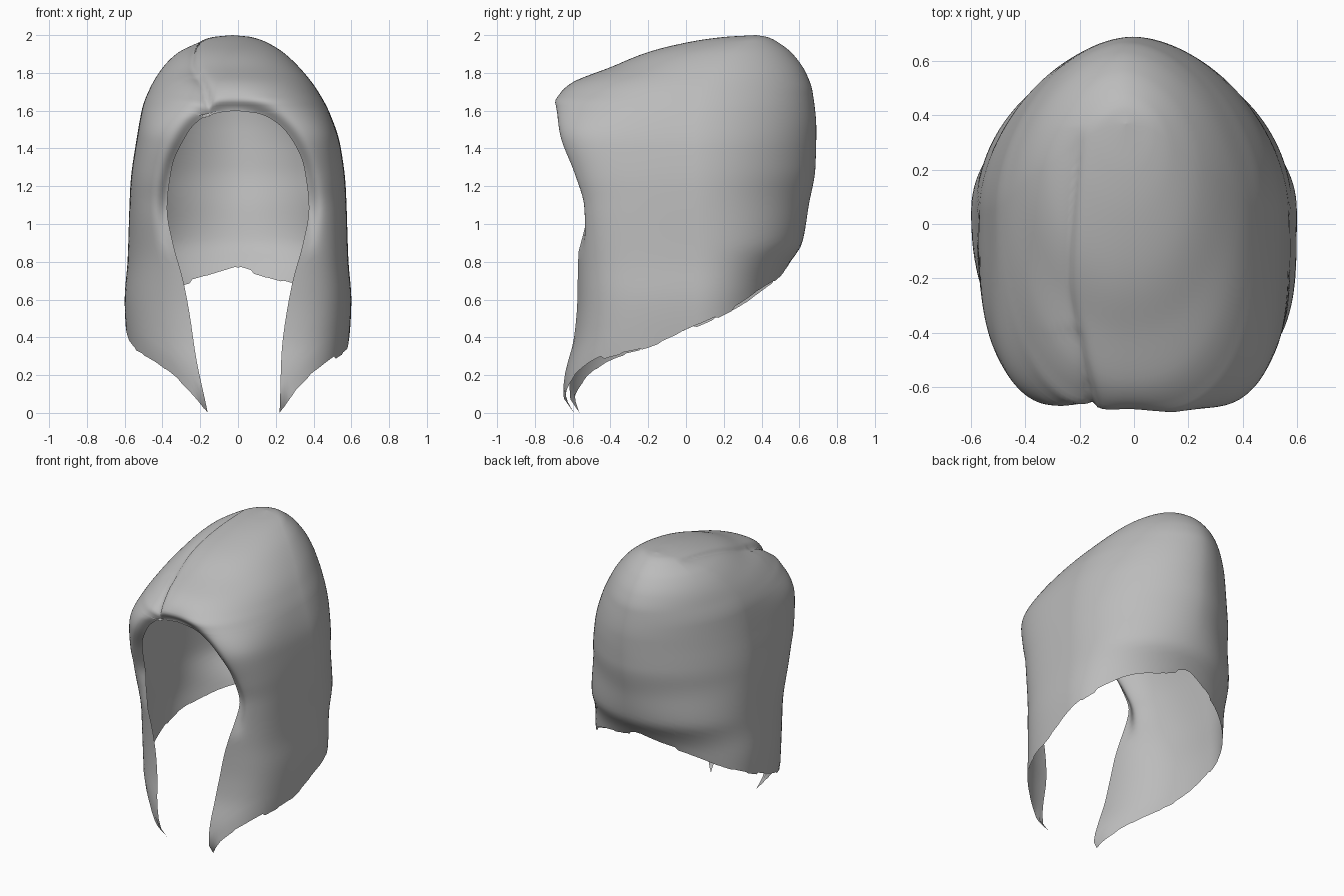
import bpy
import bmesh
import math
import random

random.seed(4)
cube = bpy.data.objects.get("Cube")
if cube:
    bpy.data.objects.remove(cube)


def curve(*pts):
    """Smooth monotone curve through (position, value) pairs."""
    sec = [(b[1] - a[1]) / (b[0] - a[0]) for a, b in zip(pts, pts[1:])]
    slope = [sec[0]]
    for a, b in zip(sec, sec[1:]):
        slope.append(2 * a * b / (a + b) if a * b > 0 else 0.0)
    slope.append(sec[-1])

    def value(x):
        x = min(max(x, pts[0][0]), pts[-1][0])
        i = 0
        while i < len(sec) - 1 and x > pts[i + 1][0]:
            i += 1
        (xa, ya), (xb, yb) = pts[i], pts[i + 1]
        h = xb - xa
        t = (x - xa) / h
        return (ya * (1 + 2 * t) * (1 - t) ** 2 + slope[i] * h * t * (1 - t) ** 2
                + yb * t * t * (3 - 2 * t) + slope[i + 1] * h * t * t * (t - 1))
    return value


# Horizontal section of the shell, by height
half_width = curve((0, .5), (.2, .54), (.35, .585), (.6, .6), (.8, .585), (1.2, .57), (1.4, .545),
                   (1.6, .495), (1.7, .45), (1.8, .385), (1.9, .29), (1.96, .19), (1.99, .1), (2, 0))
front_y = curve((0, -.6), (.1, -.66), (.2, -.65), (.4, -.6), (.6, -.585), (.9, -.59), (1.1, -.605),
                (1.25, -.645), (1.45, -.7), (1.64, -.715), (1.69, -.675), (1.75, -.6), (1.83, -.4),
                (1.91, -.2), (1.96, 0), (1.99, .2), (2, .37))
back_y = curve((0, .42), (.56, .47), (.7, .5), (.78, .54), (.9, .615), (1.1, .65), (1.3, .685),
               (1.5, .69), (1.7, .67), (1.8, .635), (1.9, .565), (1.96, .49), (1.99, .43), (2, .37))
centre_y = curve((0, .05), (1.5, .05), (1.7, .08), (1.8, .14), (1.9, .21), (1.96, .28), (2, .37))
centre_x = curve((0, .03), (.4, 0), (1.4, 0), (1.7, -.025), (1.9, -.04), (2, -.03))
front_square = curve((0, 3.4), (.6, 3.6), (1.1, 4.2), (1.45, 4.2), (1.65, 2.8), (1.8, 2.3), (2, 2.1))
back_square = curve((0, 2.1), (.85, 2.05), (1.2, 1.82), (2, 1.82))
# The right panel is rounder than the left
right_relief = curve((0, 1.2), (.8, 1.2), (1.3, .3), (1.5, .3), (1.68, .45), (2, .1))

# Face opening, lower hem and parting
BROW, CHEEK = 1.6, 1.08
opening = curve((0, .19), (.2, .215), (.45, .245), (.7, .29), (.9, .345), (CHEEK, .375), (1.3, .35),
                (1.48, .265), (1.55, .195), (1.585, .12), (BROW, 0))
hem = curve((0, 0), (.04, .12), (.09, .21), (.18, .3), (.28, .345), (.42, .45), (.57, .56),
            (.71, .66), (.87, .72), (1, .77))
parting_x = curve((-.69, -.15), (-.45, -.2), (-.2, -.24), (0, -.23), (.33, -.2))
parting_depth = curve((-.69, .05), (-.5, .035), (0, .028), (.25, .018), (.36, 0))


def rim_roll(x, z):
    """Depth by which the rim turns inward around the arched opening."""
    arch = math.hypot(x / .375, max(z - CHEEK, 0) / (BROW - CHEEK)) - 1
    fade = min(max((z - .85) / (CHEEK - .85), 0), 1)
    return .06 * fade * math.exp(-(max(arch, 0) / .12) ** 2)


def shell_point(side, s, z):
    """Point at s (0 = front edge, 1 = middle of the back) on one side."""
    w = max(half_width(z), 1e-5)
    yc = centre_y(z)
    front = max(yc - front_y(z), 1e-5)
    back = max(back_y(z) - yc, 1e-5)
    n = front_square(z) - (right_relief(z) if side < 0 else 0)
    xo = opening(z) if z < BROW else 0.0
    start = math.atan2(xo, front * (1 - min(xo / w, .98) ** n) ** (1 / n))
    a = start + (math.pi - start) * s
    sn, cs = abs(math.sin(a)), math.cos(a)
    depth, n = (front, n) if cs > 0 else (back, back_square(z))
    r = ((sn / w) ** n + (abs(cs) / depth) ** n) ** (-1 / n)
    x = centre_x(z) + side * r * sn
    y = yc - r * cs
    if y < -.3:
        y += rim_roll(r * sn, z)
    # Sunken step along the parting
    if z > 1.56 and y < .4:
        d = x - parting_x(y)
        reach = .06 if d < 0 else .014
        dip = parting_depth(y) * math.exp(-abs(d) / reach) * min(1, (z - 1.56) / .05)
        z -= dip * .8
        y += dip * .6 if y < -.4 else 0
    return x, y, z


# Columns run round the shell, rows run from hem to crown
COLS, LOW, HIGH = 90, 44, 44
steps = [(i / COLS) ** 1.2 for i in range(COLS + 1)]
columns = [(-1, s) for s in steps] + [(1, s) for s in reversed(steps[:-1])]

bm = bmesh.new()
grid = []
ragged = 0.0
for i, (side, s) in enumerate(columns):
    if i % 5 == 0:
        ragged = random.uniform(-.012, .012)
    bottom = max(0.0, hem(s) + (ragged if .01 < s < .99 else 0))
    levels = [bottom + (BROW - bottom) * (1 - (1 - k / LOW) ** 2) for k in range(LOW + 1)]
    levels += [BROW + (2 - BROW) * math.sin(math.pi / 2 * k / HIGH) for k in range(1, HIGH + 1)]
    grid.append([bm.verts.new(shell_point(side, s, z)) for z in levels])

for a, b in zip(grid, grid[1:]):
    for k in range(LOW + HIGH):
        bm.faces.new((a[k], b[k], b[k + 1], a[k + 1]))

# Join the halves above the brow and close the crown
bmesh.ops.remove_doubles(bm, verts=bm.verts, dist=1e-4)
bmesh.ops.recalc_face_normals(bm, faces=bm.faces)
for f in bm.faces:
    f.smooth = True

mesh = bpy.data.meshes.new("hair_shell")
bm.to_mesh(mesh)
bm.free()
shell = bpy.data.objects.new("hair_shell", mesh)
bpy.context.collection.objects.link(shell)

# Plain grey material
grey = bpy.data.materials.new("plain_grey")
grey.use_nodes = True
colour = (.5, .5, .5, 1)
grey.diffuse_color = colour
grey.node_tree.nodes["Principled BSDF"].inputs["Base Color"].default_value = colour
mesh.materials.append(grey)
